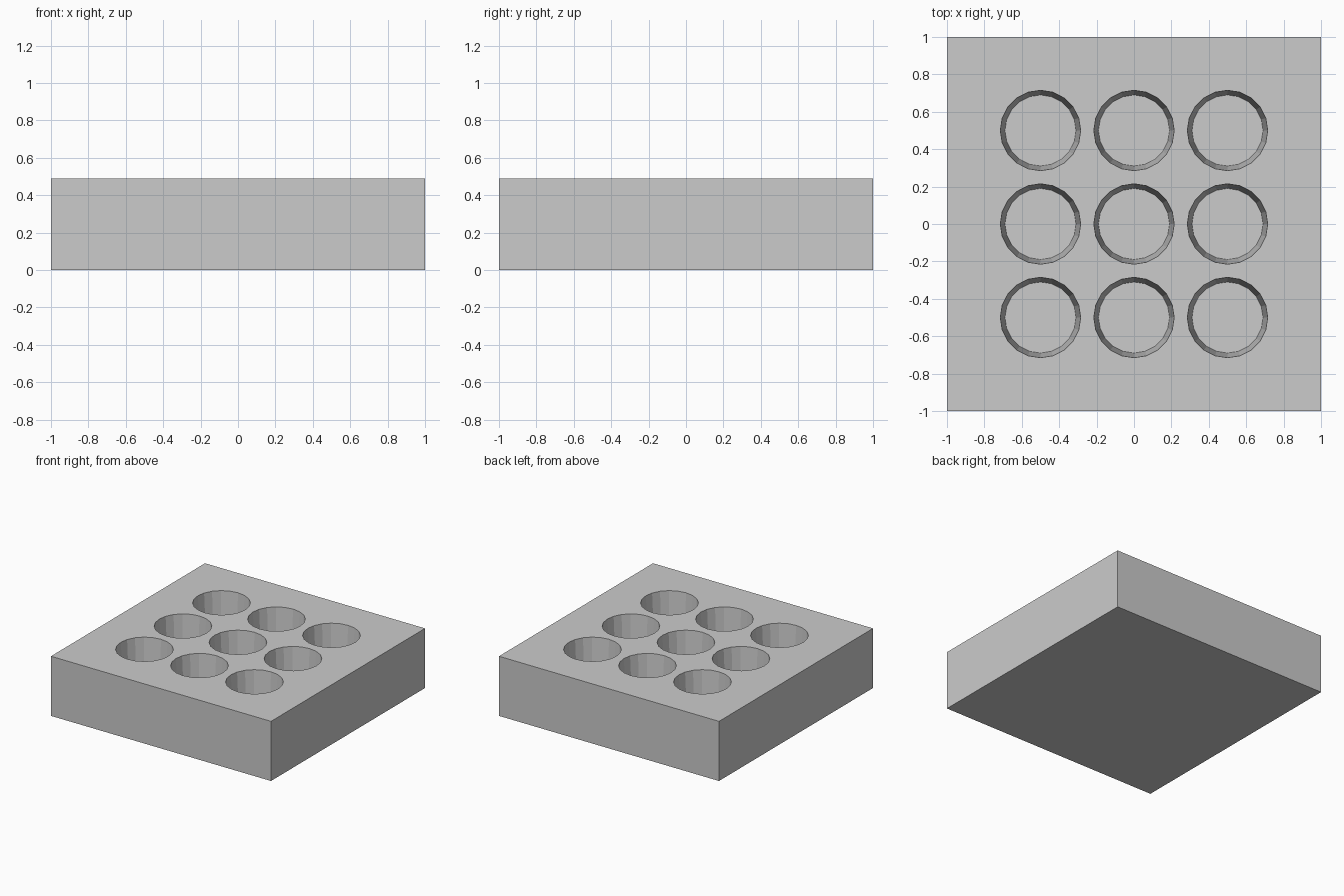
import bpy
import bmesh
from math import cos, sin, tau

if "Cube" in bpy.data.objects:
    bpy.data.objects.remove(bpy.data.objects["Cube"])

HALF, HEIGHT = 1.0, 0.49
SPACING, RIM, BASE, FLOOR = 0.5, 0.215, 0.19, 0.09
SIDES = 20

grey = bpy.data.materials.new("plain grey")
grey.use_nodes = True
colour = (0.6, 0.6, 0.6, 1)
grey.diffuse_color = colour
grey.node_tree.nodes["Principled BSDF"].inputs["Base Color"].default_value = colour

bm = bmesh.new()


def loop(x, y, z, radius):
    return [bm.verts.new((x + radius * cos(tau * i / SIDES),
                          y + radius * sin(tau * i / SIDES), z))
            for i in range(SIDES)]


def edge_loop(verts):
    return [bm.edges.new((a, b)) for a, b in zip(verts, verts[1:] + verts[:1])]


# Solid block: base and walls
corners = [(-HALF, -HALF), (HALF, -HALF), (HALF, HALF), (-HALF, HALF)]
low = [bm.verts.new((x, y, 0)) for x, y in corners]
high = [bm.verts.new((x, y, HEIGHT)) for x, y in corners]
top_edges = edge_loop(high)
bm.faces.new(low[::-1])
for i in range(4):
    j = (i + 1) % 4
    bm.faces.new((low[i], low[j], high[j], high[i]))

# Tapered round wells in a three by three grid
for col in (-1, 0, 1):
    for row in (-1, 0, 1):
        x, y = col * SPACING, row * SPACING
        rim = loop(x, y, HEIGHT, RIM)
        base = loop(x, y, FLOOR, BASE)
        top_edges += edge_loop(rim)
        bm.faces.new(base)
        for i in range(SIDES):
            j = (i + 1) % SIDES
            bm.faces.new((rim[j], rim[i], base[i], base[j]))

# Top surface around the wells
bmesh.ops.triangle_fill(bm, use_beauty=True, use_dissolve=False,
                        edges=top_edges, normal=(0, 0, 1))
bmesh.ops.recalc_face_normals(bm, faces=bm.faces)

mesh = bpy.data.meshes.new("tray_block")
bm.to_mesh(mesh)
bm.free()
mesh.materials.append(grey)
bpy.context.collection.objects.link(bpy.data.objects.new("tray_block", mesh))
